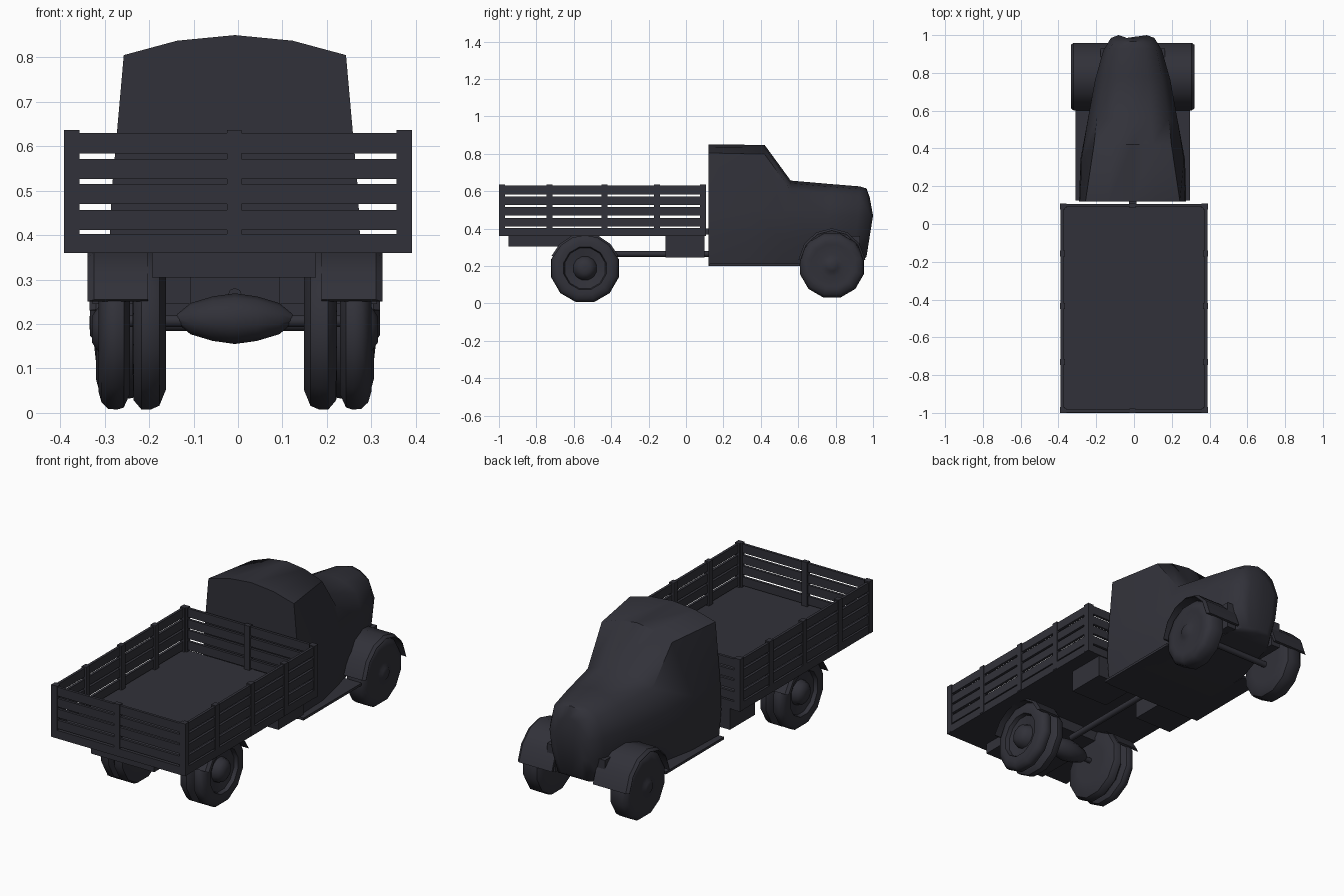
import bpy, bmesh, math

if "Cube" in bpy.data.objects:
    bpy.data.objects.remove(bpy.data.objects["Cube"])

DX = -0.007  # chassis and cab sit very slightly left of the bed

mat = bpy.data.materials.new("charcoal")
mat.diffuse_color = (0.031, 0.031, 0.041, 1)
mat.use_nodes = True
mat.node_tree.nodes["Principled BSDF"].inputs["Base Color"].default_value = mat.diffuse_color


def finish(name, bm, smooth=None):
    bmesh.ops.remove_doubles(bm, verts=bm.verts, dist=1e-5)
    bmesh.ops.recalc_face_normals(bm, faces=bm.faces)
    me = bpy.data.meshes.new(name)
    bm.to_mesh(me)
    bm.free()
    me.materials.append(mat)
    ob = bpy.data.objects.new(name, me)
    bpy.context.collection.objects.link(ob)
    if smooth:
        bpy.ops.object.select_all(action='DESELECT')
        ob.select_set(True)
        bpy.context.view_layer.objects.active = ob
        bpy.ops.object.shade_smooth_by_angle(angle=math.radians(smooth))
    return ob


def box(name, x0, x1, y0, y1, z0, z1):
    bm = bmesh.new()
    bmesh.ops.create_cube(bm, size=1)
    for v in bm.verts:
        v.co = ((x0 + x1) / 2 + v.co.x * (x1 - x0),
                (y0 + y1) / 2 + v.co.y * (y1 - y0),
                (z0 + z1) / 2 + v.co.z * (z1 - z0))
    return finish(name, bm)


def loft(name, rings, smooth=None, closed=False):
    """Skin between rings of points; cap the ends unless closed."""
    bm = bmesh.new()
    vs = [[bm.verts.new(p) for p in r] for r in rings]
    n = len(vs[0])
    for a, b in zip(vs, vs[1:]):
        for i in range(n):
            bm.faces.new((a[i], a[(i + 1) % n], b[(i + 1) % n], b[i]))
    if not closed:
        bm.faces.new(vs[0])
        bm.faces.new(vs[-1])
    return finish(name, bm, smooth)


def lathe_x(name, profile, y, z, side=1, n=12, smooth=40):
    """Turn (x, radius) points about an axis along x."""
    rings = [[(DX + side * x, y + r * math.cos(math.tau * (i + .5) / n),
               z + r * math.sin(math.tau * (i + .5) / n)) for i in range(n)]
             for x, r in profile]
    return loft(name, rings, smooth)


def arch(name, side, x0, x1, y, z, r, t, a0, a1, n, sy=1.0):
    """Curved mudguard strip."""
    rings = []
    for i in range(n + 1):
        a = math.radians(a0 + (a1 - a0) * i / n)
        c, s = math.cos(a) * sy, math.sin(a)
        rings.append([(DX + side * x, y + q * c, z + q * s) for x, q in
                      ((x0, r), (x1 - .015, r), (x1, r - .012), (x1, r - t), (x0, r - t))])
    return loft(name, rings, 35)


# Bed floor, slatted walls and posts
box("bed_floor", -.39, .39, -1, .105, .36, .403)
W, Y0, Y1, T = .388, -.997, .107, .014
for k, (a, b) in enumerate(((.411, .456), (.47, .515), (.526, .571), (.584, .63))):
    for s in (-1, 1):
        box(f"side_slat_{k}", *sorted((s * W, s * (W - T))), Y0, Y1, a, b)
    box(f"tail_slat_{k}", -W, W, Y0, Y0 + T, a, b)
    box(f"head_slat_{k}", -W, W, Y1 - T, Y1, a, b)
for s in (-1, 1):
    for y in (-.984, -.73, -.435, -.155, .092):
        box("side_post", *sorted((s * .392, s * .365)), y - .016, y + .016, .365, .636)
    for y in (-.988, .096):
        box("corner_post", *sorted((s * .392, s * .357)), y - .012, y + .012, .36, .636)
for y in (-.988, .096):
    box("end_post", -.025, .008, y - .012, y + .012, .365, .636)

# Chassis under the bed
box("rear_frame", -.193, .175, -.95, -.5, .305, .365)
for s in (-1, 1):
    box("side_locker", *sorted((DX + s * .1, DX + s * .32)), -.11, .1, .245, .362)
box("bed_coupling", DX - .02, DX + .02, .08, .16, .37, .40)


def shaft(name, y0, y1, z, r):
    return loft(name, [[(DX + r * math.cos(math.tau * i / 8), y,
                         z + r * math.sin(math.tau * i / 8)) for i in range(8)]
                       for y in (y0, y1)], 50)


shaft("drive_shaft", -.5, .16, .265, .016)

# Rear axle with differential
lathe_x("rear_axle", [(-.3, .014), (.3, .014)], -.54, .207)
lathe_x("differential", [(-.13, .01), (-.1, .035), (-.05, .05), (0, .057),
                         (.05, .05), (.1, .035), (.13, .01)], -.54, .212, n=10)
lathe_x("front_axle", [(-.25, .016), (.25, .016)], .78, .2)

# Wheels: dual at the rear, single at the front
for s in (-1, 1):
    lathe_x("rear_inner_tyre", [(.155, .1), (.155, .14), (.17, .178), (.19, .187), (.21, .187),
                                (.228, .165), (.23, .1)], -.54, .188, s)
    lathe_x("rear_outer_tyre", [(.236, .1), (.236, .15), (.25, .182), (.265, .187), (.285, .185),
                                (.3, .17), (.307, .145), (.305, .118), (.285, .112),
                                (.275, .065), (.305, .055), (.322, .03), (.322, .005)],
            -.54, .188, s)
    lathe_x("front_tyre", [(.2, .1), (.2, .15), (.215, .172), (.24, .177), (.285, .176),
                           (.305, .16), (.313, .13), (.31, .115), (.316, .06), (.318, .04),
                           (.326, .03), (.327, .005)], .78, .203, s)
    arch("rear_mudguard", s, .195, .332, -.54, .183, .192, .012, 22, 158, 6)
    arch("front_fender", s, .12, .327, .78, .205, .197, .014, 8, 172, 6, .92)
    # panel closing the fender against the body
    box("fender_liner", *sorted((DX + s * .12, DX + s * .17)), .63, .93, .22, .36)
    box("running_board", *sorted((DX + s * .2, DX + s * .303)), .125, .61, .2, .213)


# Cab and hood: cross-sections along y (z top, shoulder drop, widths top/mid/low, z bottom)
def section(ys, zt, drop, wt, wm, zm, wb, zb):
    ym, yt, yb = ys
    half = [(.52 * wt, yt, zt - drop * .28), (wt, yt, zt - drop),
            (wm, ym, zm), ((wm + wb) / 2 + .01, (ym + yb) / 2, (zm + zb) / 2), (wb, yb, zb)]
    right = [(DX + x, y, z) for x, y, z in half]
    left = [(DX - x, y, z) for x, y, z in reversed(half)]
    return [(DX, yt, zt)] + right + [(DX, yb, zb)] + left


loft("cab_body", [
    section((.12, .12, .12), .85, .045, .25, .277, .5, .27, .2),
    section((.34, .42, .34), .848, .05, .205, .272, .5, .262, .2),
    section((.52, .56, .52), .657, .05, .19, .243, .48, .225, .2),
    section((.76, .78, .74), .638, .05, .155, .2, .47, .16, .205),
    section((.92, .93, .89), .626, .05, .125, .155, .47, .125, .22),
    section((.985, .965, .95), .615, .045, .095, .115, .47, .09, .235),
    section((1.0, .985, .965), .56, .03, .06, .075, .47, .06, .25),
], 50)
